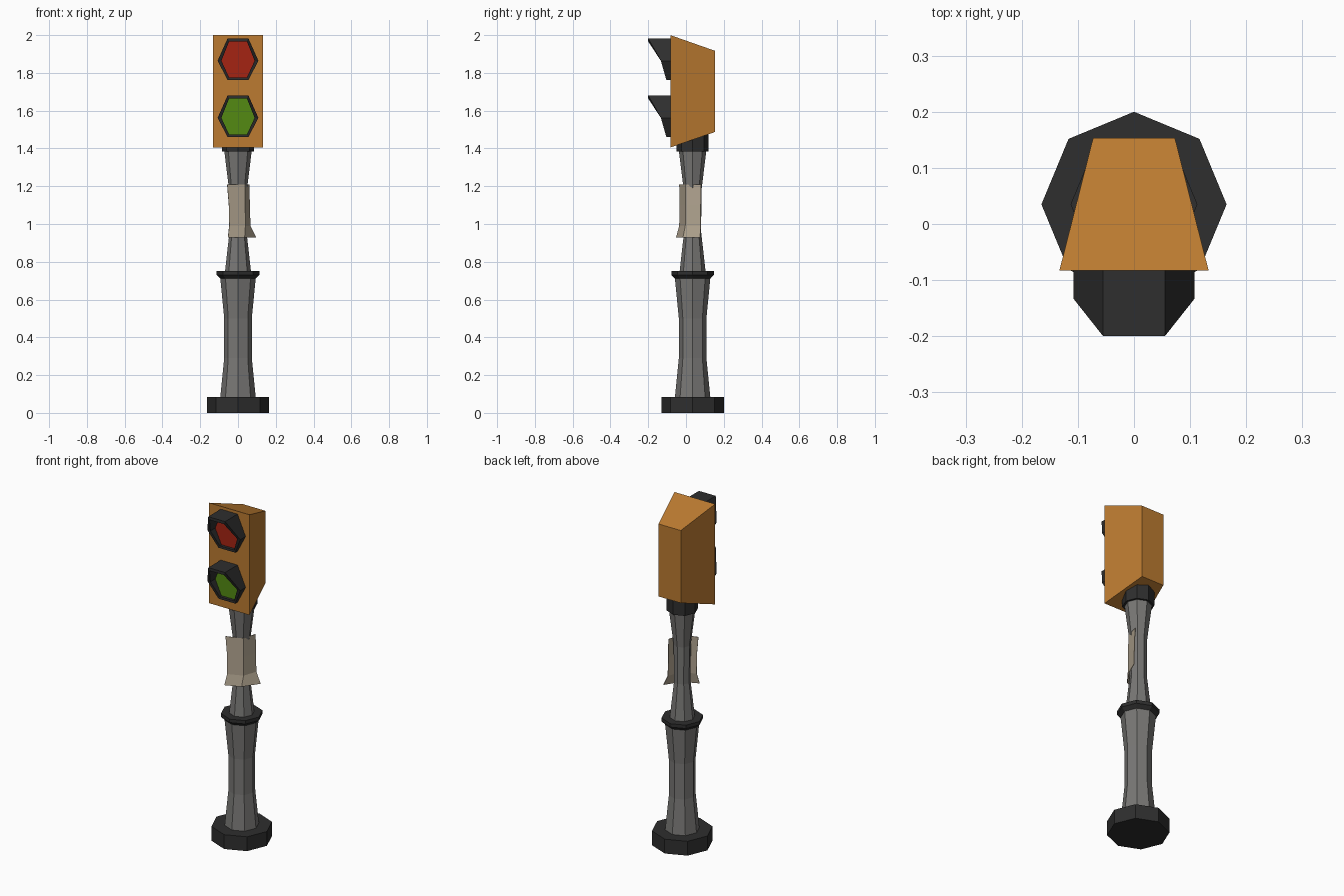
import bpy, bmesh, math

if "Cube" in bpy.data.objects:
    bpy.data.objects.remove(bpy.data.objects["Cube"])

CY = 0.035  # pole axis sits slightly behind the origin


def srgb(r, g, b):
    def lin(c):
        c /= 255
        return c / 12.92 if c <= 0.04045 else ((c + 0.055) / 1.055) ** 2.4
    return (lin(r), lin(g), lin(b), 1)


def material(name, *rgb):
    m = bpy.data.materials.new(name)
    m.diffuse_color = srgb(*rgb)
    m.use_nodes = True
    m.node_tree.nodes["Principled BSDF"].inputs["Base Color"].default_value = m.diffuse_color
    return m


ORANGE = material("orange_paint", 188, 123, 49)
DARK = material("dark_metal", 46, 46, 46)
GREY = material("grey_metal", 120, 119, 117)
RED = material("red_glass", 165, 36, 18)
GREEN = material("green_glass", 84, 138, 18)
PAPER = material("tan_paper", 176, 163, 143)


def loft(name, rings, mat, caps=True):
    """Skin equal-length closed rings of points into a flat shaded object."""
    bm = bmesh.new()
    vs = [[bm.verts.new(p) for p in ring] for ring in rings]
    n = len(rings[0])
    for a, b in zip(vs, vs[1:]):
        for i in range(n):
            j = (i + 1) % n
            bm.faces.new((a[i], a[j], b[j], b[i]))
    if caps:
        bm.faces.new(vs[0])
        bm.faces.new(vs[-1])
    bmesh.ops.recalc_face_normals(bm, faces=bm.faces)
    return finish(name, bm, mat)


def finish(name, bm, mat):
    me = bpy.data.meshes.new(name)
    bm.to_mesh(me)
    bm.free()
    me.materials.append(mat)
    ob = bpy.data.objects.new(name, me)
    bpy.context.collection.objects.link(ob)
    return ob


def turned(name, profile, mat):
    """Eight-sided turned part from (radius, height) pairs."""
    steps = [k * math.pi / 4 for k in range(8)]
    return loft(name, [[(r * math.cos(a), CY + r * math.sin(a), z) for a in steps]
                       for r, z in profile], mat)


# Post
turned("base_plate", [(0.165, 0), (0.165, 0.085)], DARK)
turned("lower_column", [(0.094, 0.08), (0.073, 0.29), (0.073, 0.5), (0.094, 0.715)], GREY)
turned("collar", [(0.093, 0.71), (0.113, 0.73), (0.113, 0.75)], DARK)
turned("upper_pole", [(0.069, 0.745), (0.045, 0.96), (0.047, 1.18), (0.073, 1.39)], GREY)
turned("head_socket", [(0.085, 1.385), (0.085, 1.5)], DARK)


# Tapered signal housing
def rect(hw, y, z0, z1):
    return [(-hw, y, z0), (hw, y, z0), (hw, y, z1), (-hw, y, z1)]


loft("signal_housing", [rect(0.133, -0.083, 1.405, 2.0), rect(0.073, 0.153, 1.487, 1.917)], ORANGE)


# Hexagonal hoods and lenses: (x, z offset, front y) for outer and inner outlines
OUTER = [(0.055, 0.119, -0.2), (0.108, 0.0, -0.133), (0.055, -0.102, -0.104)]
INNER = [(0.047, 0.102, -0.2), (0.088, 0.0, -0.133), (0.047, -0.088, -0.104)]


def hexagon(half, zc, y=None):
    pts = [(x, fy if y is None else y, zc + dz) for x, dz, fy in half]
    return pts + [(-x, py, pz) for x, py, pz in reversed(pts)]


for label, zc, mat in (("red", 1.864, RED), ("green", 1.562, GREEN)):
    loft(label + "_hood", [hexagon(OUTER, zc, -0.08), hexagon(OUTER, zc),
                           hexagon(INNER, zc), hexagon(INNER, zc, -0.08)], DARK, caps=False)
    loft(label + "_lens", [hexagon(INNER, zc, -0.082), hexagon(INNER, zc, -0.088)], mat)

# Folded paper notice wrapped round a pole corner: left edge, fold, right edge per row
rows = [(1.21, (-0.057, -0.036), (0.037, -0.002), (0.06, 0.08)),
        (1.10, (-0.048, -0.034), (0.038, -0.003), (0.063, 0.078)),
        (0.99, (-0.046, -0.036), (0.039, -0.004), (0.066, 0.078)),
        (0.928, (-0.053, -0.053), (0.035, -0.016), (0.097, 0.074))]
bm = bmesh.new()
grid = [[bm.verts.new((x, y, z)) for x, y in pts] for z, *pts in rows]
for a, b in zip(grid, grid[1:]):
    for i in range(2):
        bm.faces.new((a[i], b[i], b[i + 1], a[i + 1]))
paper = finish("paper_notice", bm, PAPER)
solid = paper.modifiers.new("thickness", "SOLIDIFY")
solid.thickness = 0.003
